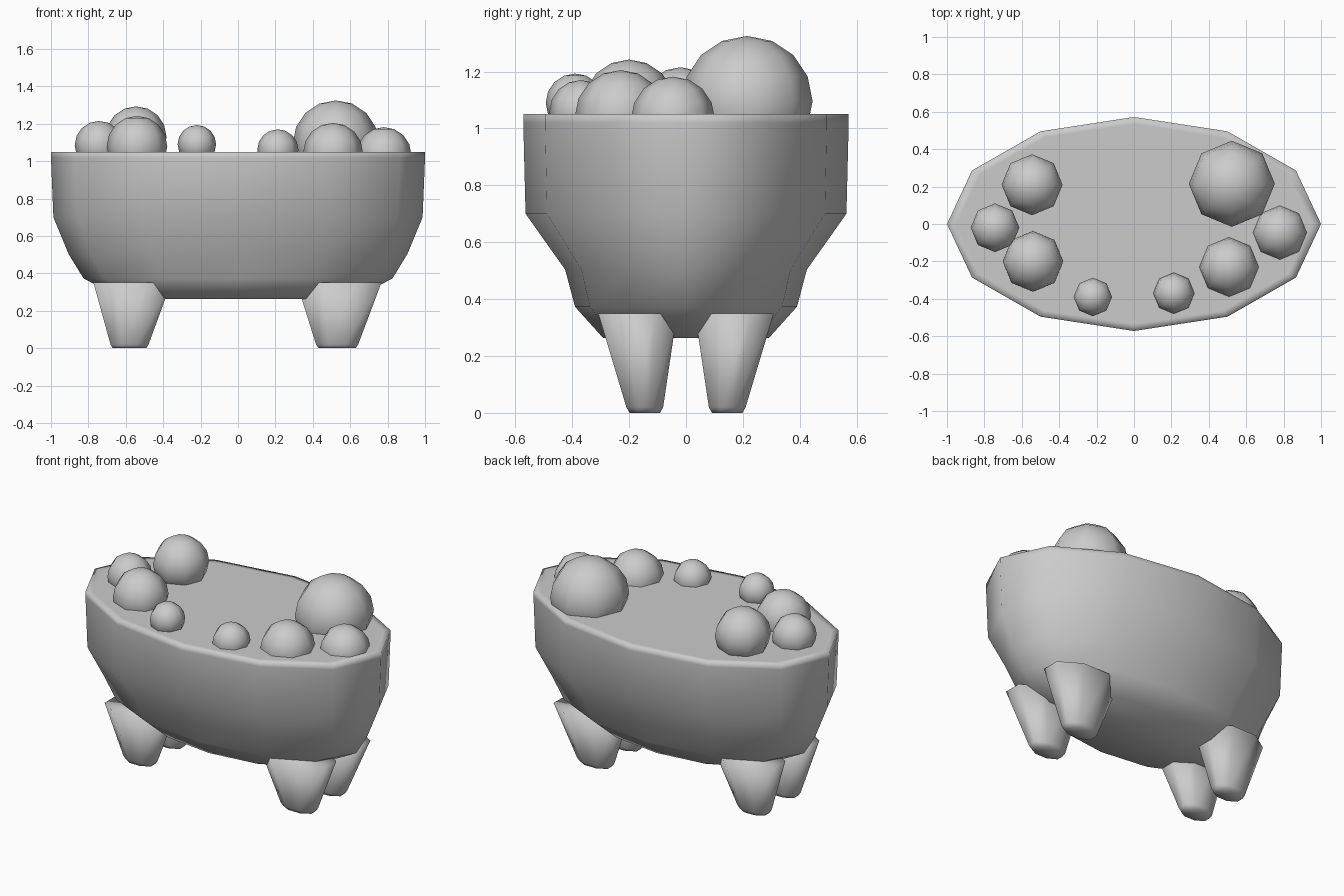
import bpy, bmesh
from math import cos, sin, tau

cube = bpy.data.objects.get("Cube")
if cube:
    bpy.data.objects.remove(cube, do_unlink=True)

grey = bpy.data.materials.new("plain grey")
grey.use_nodes = True
GREY = (0.6, 0.6, 0.6, 1)
grey.diffuse_color = GREY
grey.node_tree.nodes["Principled BSDF"].inputs["Base Color"].default_value = GREY


def finish(name, bm):
    bmesh.ops.recalc_face_normals(bm, faces=bm.faces[:])
    for f in bm.faces:
        f.smooth = True
    mesh = bpy.data.meshes.new(name)
    bm.to_mesh(mesh)
    bm.free()
    mesh.materials.append(grey)
    obj = bpy.data.objects.new(name, mesh)
    bpy.context.collection.objects.link(obj)
    return obj


def loft(name, rings, sides, turn=0.0):
    """Closed skin through ellipses given as (cx, cy, z, rx, ry)."""
    bm = bmesh.new()
    loops = []
    for cx, cy, z, rx, ry in rings:
        angles = [tau * (i + turn) / sides for i in range(sides)]
        loops.append([bm.verts.new((cx + rx * cos(a), cy + ry * sin(a), z)) for a in angles])
    for low, high in zip(loops, loops[1:]):
        for i in range(sides):
            j = (i + 1) % sides
            bm.faces.new((low[i], low[j], high[j], high[i]))
    bm.faces.new(loops[0])
    bm.faces.new(loops[-1])
    return finish(name, bm)


# Oval tub with a rounded rim and a flat filled top
profile = [(0.264, 0.62, 0.292), (0.373, 0.826, 0.39), (0.504, 0.906, 0.425),
           (0.70, 0.987, 0.564), (1.02, 1.0, 0.572), (1.05, 1.0, 0.572),
           (1.05, 0.95, 0.535)]
loft("tub", [(0, 0, z, rx, ry) for z, rx, ry in profile], 12)

# Four tapered feet: side, sole centre and half width, top centre and half width
for side, bx, bw, tx, tw in (("right", -0.58, 0.11, -0.565, 0.225),
                             ("left", 0.53, 0.122, 0.54, 0.245)):
    for end, s in (("front", -1), ("back", 1)):
        loft(f"{end}_{side}_leg",
             [(bx, s * 0.145, 0, bw * 0.88, 0.058),
              (bx, s * 0.145, 0.02, bw, 0.07),
              (tx, s * 0.17, 0.35, tw, 0.15)], 8, 0.5)

# Faceted balls resting in the fill: x, y, z, radius
balls = [(-0.545, 0.21, 1.13, 0.163), (-0.743, -0.02, 1.085, 0.13),
         (-0.54, -0.2, 1.08, 0.162), (-0.22, -0.39, 1.09, 0.103),
         (0.213, -0.37, 1.06, 0.11), (0.508, -0.23, 1.045, 0.16),
         (0.78, -0.046, 1.035, 0.147), (0.523, 0.215, 1.095, 0.23)]
for n, (x, y, z, r) in enumerate(balls, 1):
    bm = bmesh.new()
    bmesh.ops.create_uvsphere(bm, u_segments=8, v_segments=8, radius=r)
    finish(f"ball_{n}", bm).location = (x, y, z)
